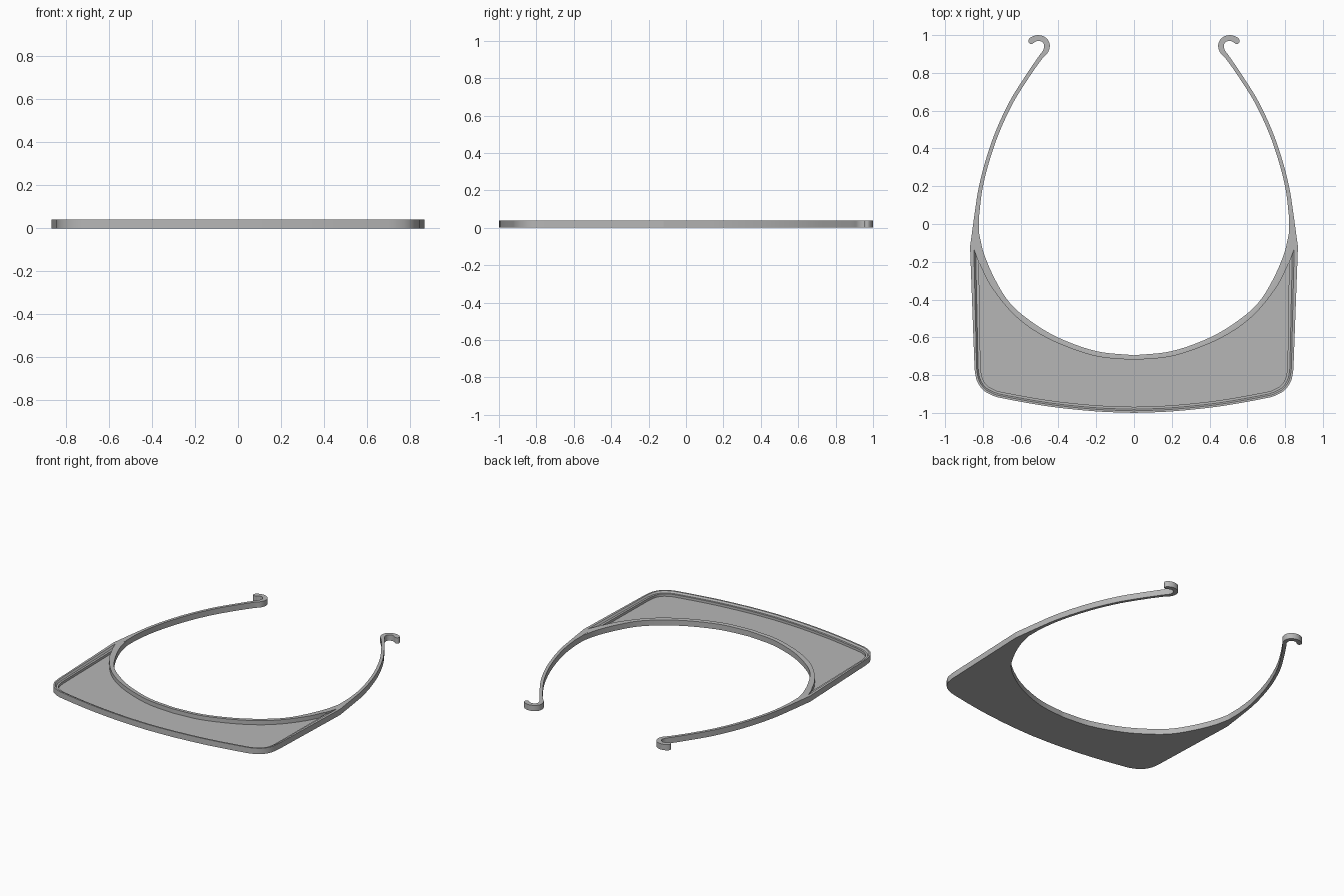
import bpy, bmesh, math
from mathutils import Vector

if "Cube" in bpy.data.objects:
    bpy.data.objects.remove(bpy.data.objects["Cube"])

H = 0.04        # overall height
FLOOR = 0.011   # thickness of the recessed brim panel
STEP = 0.028    # ledge inside the outer rim
N = 64          # samples along each half curve

grey = bpy.data.materials.new("plain grey")
grey.diffuse_color = (0.47, 0.47, 0.47, 1)
grey.use_nodes = True
grey.node_tree.nodes["Principled BSDF"].inputs["Base Color"].default_value = grey.diffuse_color


def spline(pts, steps=8):
    """Smooth curve through the points."""
    p = [Vector(q) for q in pts]
    p = [2 * p[0] - p[1]] + p + [2 * p[-1] - p[-2]]
    out = []
    for a, b, c, d in zip(p, p[1:], p[2:], p[3:]):
        for i in range(steps):
            t = i / steps
            out.append(0.5 * (2 * b + (c - a) * t + (2 * a - 5 * b + 4 * c - d) * t * t
                              + (3 * b - a - 3 * c + d) * t ** 3))
    return out + [p[-2]]


def resample(pts, n=N):
    """Evenly spaced points along a polyline."""
    lens = [0.0]
    for a, b in zip(pts, pts[1:]):
        lens.append(lens[-1] + (b - a).length)
    out, k = [], 0
    for i in range(n):
        s = lens[-1] * i / (n - 1)
        while k < len(pts) - 2 and lens[k + 1] < s:
            k += 1
        out.append(pts[k].lerp(pts[k + 1], (s - lens[k]) / (lens[k + 1] - lens[k])))
    return out


def normals(pts):
    out = []
    for i in range(len(pts)):
        t = (pts[min(i + 1, len(pts) - 1)] - pts[max(i - 1, 0)]).to_2d().normalized()
        out.append(Vector((-t.y, t.x)))     # left of the travel direction
    return out


def finish(name, bm):
    """Make the object, mirror it across x and shade it."""
    bmesh.ops.recalc_face_normals(bm, faces=bm.faces)
    me = bpy.data.meshes.new(name)
    bm.to_mesh(me)
    bm.free()
    me.materials.append(grey)
    ob = bpy.data.objects.new(name, me)
    bpy.context.collection.objects.link(ob)
    bpy.ops.object.select_all(action='DESELECT')
    ob.select_set(True)
    bpy.context.view_layer.objects.active = ob
    mirror = ob.modifiers.new("mirror", 'MIRROR')
    mirror.merge_threshold = 0.0005
    bpy.ops.object.modifier_apply(modifier=mirror.name)
    bpy.ops.object.shade_smooth_by_angle(angle=math.radians(30))
    return ob


def loft(bm, rows, closed):
    """Skin a list of equal-length 3D rows."""
    vs = [[bm.verts.new(p) for p in r] for r in rows]
    pairs = list(zip(vs, vs[1:])) + ([(vs[-1], vs[0])] if closed else [])
    for a, b in pairs:
        for i in range(len(a) - 1):
            bm.faces.new((a[i], a[i + 1], b[i + 1], b[i]))
    return vs


# Brim curves: front edge with its rounded corner, then the straight side
front = spline([(0, -1), (0.2, -0.992), (0.45, -0.966), (0.70, -0.922), (0.755, -0.905),
                (0.80, -0.878), (0.832, -0.83), (0.844, -0.77)])


def outer(inset, end):
    pts = [p + n * inset for p, n in zip(front, normals(front))]
    pts[0].x = 0
    return resample(pts + [Vector(end)])


O0 = outer(0, (0.868, -0.12))
O1 = outer(0.011, (0.848, -0.13))
O2 = outer(0.019, (0.838, -0.16))
O3 = outer(0.032, (0.821, -0.21))

# Curves around the head opening
I0 = resample(spline([(0, -0.695), (0.2, -0.673), (0.4, -0.602), (0.55, -0.512),
                      (0.66, -0.415), (0.74, -0.285), (0.795, -0.155), (0.82, -0.05)]))
I2 = resample(spline([(0, -0.72), (0.2, -0.70), (0.4, -0.632), (0.55, -0.55),
                      (0.66, -0.455), (0.76, -0.325), (0.818, -0.21)]))
I1 = [a.lerp(b, 0.4) for a, b in zip(I0, I2)]

# Brim: recessed panel with a raised inner lip and a stepped outer rim
bm = bmesh.new()
section = [(I0, 0), (I0, H - 0.002), (I1, H), (I2, H), (I2, FLOOR), (O3, FLOOR), (O3, STEP),
           (O2, STEP), (O1, H), (O0, H), (O0, 0)]
loft(bm, [[(p.x, p.y, z) for p in c] for c, z in section], True)
finish("brim", bm)

# Solid joints where the brim runs into the arms
bm = bmesh.new()
ends = [c[-1] for c in (I0, I1, I2, O3, O2, O1, O0)]
base = bm.faces.new([bm.verts.new((p.x, p.y, 0)) for p in ends])
ext = bmesh.ops.extrude_face_region(bm, geom=[base], use_keep_orig=True)
bmesh.ops.translate(bm, vec=(0, 0, H),
                    verts=[g for g in ext["geom"] if isinstance(g, bmesh.types.BMVert)])
finish("arm_joint", bm)

# Arms: ribbon of centre x, centre y, half width, ending in a curled hook
path = spline([(0.832, 0.05, 0.0125), (0.814, 0.18, 0.0105), (0.78, 0.32, 0.01),
               (0.726, 0.48, 0.01), (0.652, 0.64, 0.01), (0.572, 0.77, 0.01),
               (0.50, 0.875, 0.011), (0.468, 0.915, 0.014), (0.461, 0.95, 0.015),
               (0.478, 0.976, 0.015), (0.508, 0.985, 0.015), (0.534, 0.977, 0.016),
               (0.544, 0.969, 0.016)])
left, right = [I0[-1]], [O0[-1]]
nor = normals(path)
for p, n in zip(path, nor):
    left.append(p.to_2d() + n * p.z)
    right.append(p.to_2d() - n * p.z)
# rounded hook tip
tip, n = path[-1], nor[-1]
along = Vector((n.y, -n.x))
for k in range(1, 6):
    a = math.radians(17 * k)
    mid = tip.to_2d() + along * tip.z * math.sin(a)
    left.append(mid + n * tip.z * math.cos(a))
    right.append(mid - n * tip.z * math.cos(a))
bm = bmesh.new()
rows = loft(bm, [[(p.x, p.y, z) for p in c]
                 for c, z in ((left, 0), (left, H), (right, H), (right, 0))], True)
for i in (0, -1):
    bm.faces.new([r[i] for r in rows])
finish("arm", bm)
